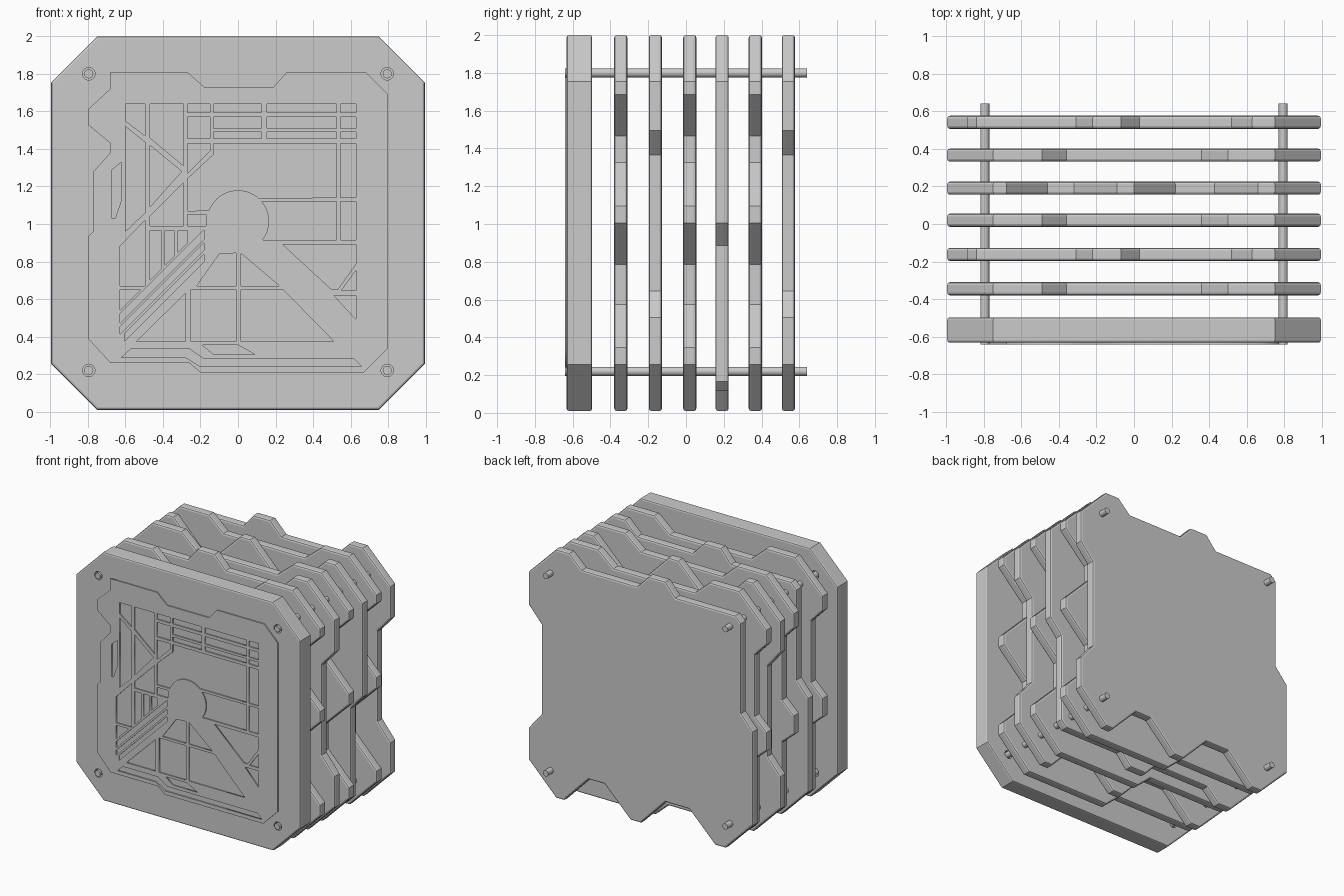
import bpy, bmesh, math

if "Cube" in bpy.data.objects:
    bpy.data.objects.remove(bpy.data.objects["Cube"])

CZ = 1.005      # height of the stack centre
H = 0.995       # half size of every plate
R = 0.165       # hub radius on the front panel
HUB_Z = 1.015


def finish(bm, name):
    bmesh.ops.recalc_face_normals(bm, faces=bm.faces)
    me = bpy.data.meshes.new(name)
    bm.to_mesh(me)
    bm.free()
    ob = bpy.data.objects.new(name, me)
    bpy.context.collection.objects.link(ob)
    return ob


def activate(ob):
    bpy.ops.object.select_all(action='DESELECT')
    ob.select_set(True)
    bpy.context.view_layer.objects.active = ob


def slab(name, pts, y0, y1, bevel):
    """Extrude an x/z outline from y0 to y1 and bevel both rims."""
    bm = bmesh.new()
    face = bm.faces.new([bm.verts.new((x, y0, z)) for x, z in pts])
    ext = bmesh.ops.extrude_face_region(bm, geom=[face])
    for v in ext['geom']:
        if isinstance(v, bmesh.types.BMVert):
            v.co.y = y1
    rims = [e for e in bm.edges if abs(e.verts[0].co.y - e.verts[1].co.y) < 1e-6]
    bmesh.ops.bevel(bm, geom=rims, offset=bevel, segments=2, profile=0.5,
                    affect='EDGES', clamp_overlap=True)
    return finish(bm, name)


def cylinder(name, x, z, r, y0, y1):
    bpy.ops.mesh.primitive_cylinder_add(vertices=24, radius=r, depth=y1 - y0,
                                        location=(x, (y0 + y1) / 2, z),
                                        rotation=(math.pi / 2, 0, 0))
    ob = bpy.context.object
    ob.name = name
    return ob


def arc(a0, a1, n=12):
    """Points along the hub circle."""
    angles = [math.radians(a0 + (a1 - a0) * i / n) for i in range(n + 1)]
    return [(R * math.cos(a), HUB_Z + R * math.sin(a)) for a in angles]


def rect(x0, x1, z0, z1):
    return [(x0, z0), (x1, z0), (x1, z1), (x0, z1)]


# Thick octagonal front plate
c = 0.75
octagon = [(c, H), (H, c), (H, -c), (c, -H), (-c, -H), (-H, -c), (-H, c), (-c, H)]
front = slab("front_plate", [(x, z + CZ) for x, z in octagon], -0.632, -0.497, 0.012)

# Four rods running through bores in the front plate
for i, (sx, sz) in enumerate([(-1, -1), (1, -1), (1, 1), (-1, 1)]):
    x, z = sx * 0.795, CZ + 0.005 + sz * 0.79
    bore = cylinder("bore_cutter", x, z, 0.033, -0.8, -0.4)
    activate(front)
    mod = front.modifiers.new("bore", 'BOOLEAN')
    mod.operation = 'DIFFERENCE'
    mod.solver = 'EXACT'
    mod.object = bore
    bpy.ops.object.modifier_apply(modifier=mod.name)
    bpy.data.objects.remove(bore)
    rod = cylinder(f"rod_{i + 1}", x, z, 0.024, -0.641, 0.641)
    activate(rod)
    bpy.ops.object.shade_smooth_by_angle()

# Notched plates: one outline (relative to the centre), turned in quarter turns
outline = [
    (0.75, H), (0.63, H), (0.52, 0.89), (0.03, 0.89), (-0.07, H), (-0.22, H),
    (-0.31, 0.89), (-0.84, 0.89), (-0.89, 0.84), (-0.89, 0.12), (-H, 0.0),
    (-H, -c), (-c, -H), (-0.66, -H), (-0.43, -0.77), (-0.22, -0.77), (0.0, -H),
    (0.09, -H), (0.32, -0.77), (0.46, -0.77), (0.68, -H), (c, -H), (H, -c),
    (H, -0.50), (0.88, -0.36), (0.88, 0.36), (H, 0.49), (H, c),
]
for i, (y, turns) in enumerate([(-0.345, 1), (-0.162, 0), (0.02, 1),
                                (0.191, 2), (0.367, 1), (0.542, 0)]):
    pts = outline
    for _ in range(turns):
        pts = [(-z, x) for x, z in pts]
    slab(f"notched_plate_{i + 1}", [(x, z + CZ) for x, z in pts],
         y - 0.035, y + 0.035, 0.014)

# Front panel outline
panel = [(-.68, 1.81), (-.27, 1.81), (-.18, 1.73), (.19, 1.73), (.26, 1.81), (.68, 1.81),
         (.80, 1.69), (.80, .34), (.67, .21), (-.20, .21), (-.26, .26), (-.68, .26),
         (-.80, .39), (-.80, .93), (-.77, .96), (-.77, 1.28), (-.68, 1.38), (-.68, 1.43),
         (-.80, 1.53), (-.80, 1.61), (-.68, 1.72)]

# Recessed cells: trim pieces near the border
cells = [
    [(-.62, 1.33), (-.67, 1.29), (-.67, 1.03), (-.655, 1.03), (-.62, 1.13)],
    [(-.62, .29), (-.57, .335), (-.26, .335), (-.18, .28), (.62, .28), (.66, .24),
     (-.20, .24), (-.28, .29)],
    [(-.19, .355), (0, .355), (.09, .305), (-.13, .305)],
]
# Upper right grid
for x0, x1 in [(-.13, .125), (.155, .525), (.545, .63)]:
    for z0, z1 in [(1.595, 1.64), (1.51, 1.57), (1.455, 1.49)]:
        cells.append(rect(x0, x1, z0, z1))
for z0, z1 in [(1.14, 1.43), (.915, 1.12)]:
    cells.append(rect(.545, .63, z0, z1))
cells += [rect(-.27, -.15, 1.595, 1.64), rect(-.27, -.15, 1.455, 1.57),
          rect(-.27, -.17, .99, 1.05), rect(-.25, -.01, .375, .65)]
# Cells wrapping the hub
cells += [
    [(-.27, 1.07), (-.27, 1.24), (-.13, 1.37), (-.13, 1.43), (.525, 1.43), (.525, 1.14)]
    + arc(49, 160),
    [(.525, 1.12), (.525, .915)] + arc(-37, 39),
]
# Lower right diagonal cells
cells += [
    [(.24, .89), (.63, .89), (.63, .79), (.53, .65), (.5, .65)],
    [(.55, .645), (.63, .755), (.63, .645)],
    [(.51, .62), (.63, .62), (.63, .49)],
    [(.015, .845), (.22, .67), (.015, .67)],
    [(.015, .65), (.24, .65), (.51, .375), (.015, .375)],
    [(-.01, .845), (-.01, .67), (-.22, .67), (-.1, .84)],
    [(-.28, .63), (-.28, .375), (-.54, .375)],
]
# Left diagonal cells
cells += [
    [(-.60, 1.64), (-.495, 1.64), (-.495, 1.47), (-.60, 1.55)],
    [(-.47, 1.64), (-.29, 1.64), (-.29, 1.31), (-.47, 1.46)],
    [(-.60, 1.52), (-.495, 1.435), (-.495, 1.06), (-.60, .96)],
    [(-.47, 1.42), (-.30, 1.28), (-.47, 1.09)],
    [(-.29, 1.22), (-.29, .99), (-.47, .99), (-.47, 1.04)],
    [(-.27, 1.43), (-.15, 1.43), (-.15, 1.39), (-.27, 1.27)],
    [(-.495, 1.02), (-.495, .67), (-.63, .67), (-.63, .88)],
    [(-.63, .65), (-.52, .65), (-.63, .54)],
]
for x0, x1 in [(-.47, -.41), (-.39, -.34), (-.32, -.27)]:
    cells.append([(x0, .965), (x1, .965), (x1, x1 + 1.17), (x0, x0 + 1.17)])
for c0, c1 in [(.98, 1.02), (1.04, 1.08), (1.10, 1.15)]:
    x0, x1 = max(-.63, .375 - c0), -.18
    cells.append([(x0, x0 + c0), (x1, x1 + c0), (x1, x1 + c1), (x0, x0 + c1)])

# Thin panel: filled 2D curve whose inner loops become the recesses
cu = bpy.data.curves.new("front_panel", 'CURVE')
cu.dimensions = '2D'
cu.fill_mode = 'BOTH'
cu.extrude = 0.009
for loop in [panel] + cells:
    sp = cu.splines.new('POLY')
    sp.points.add(len(loop) - 1)
    for p, (x, z) in zip(sp.points, loop):
        p.co = (x, z, 0, 1)
    sp.use_cyclic_u = True
ob = bpy.data.objects.new("front_panel", cu)
ob.location.y = -0.632
ob.rotation_euler.x = math.pi / 2
bpy.context.collection.objects.link(ob)
activate(ob)
bpy.ops.object.convert(target='MESH')
